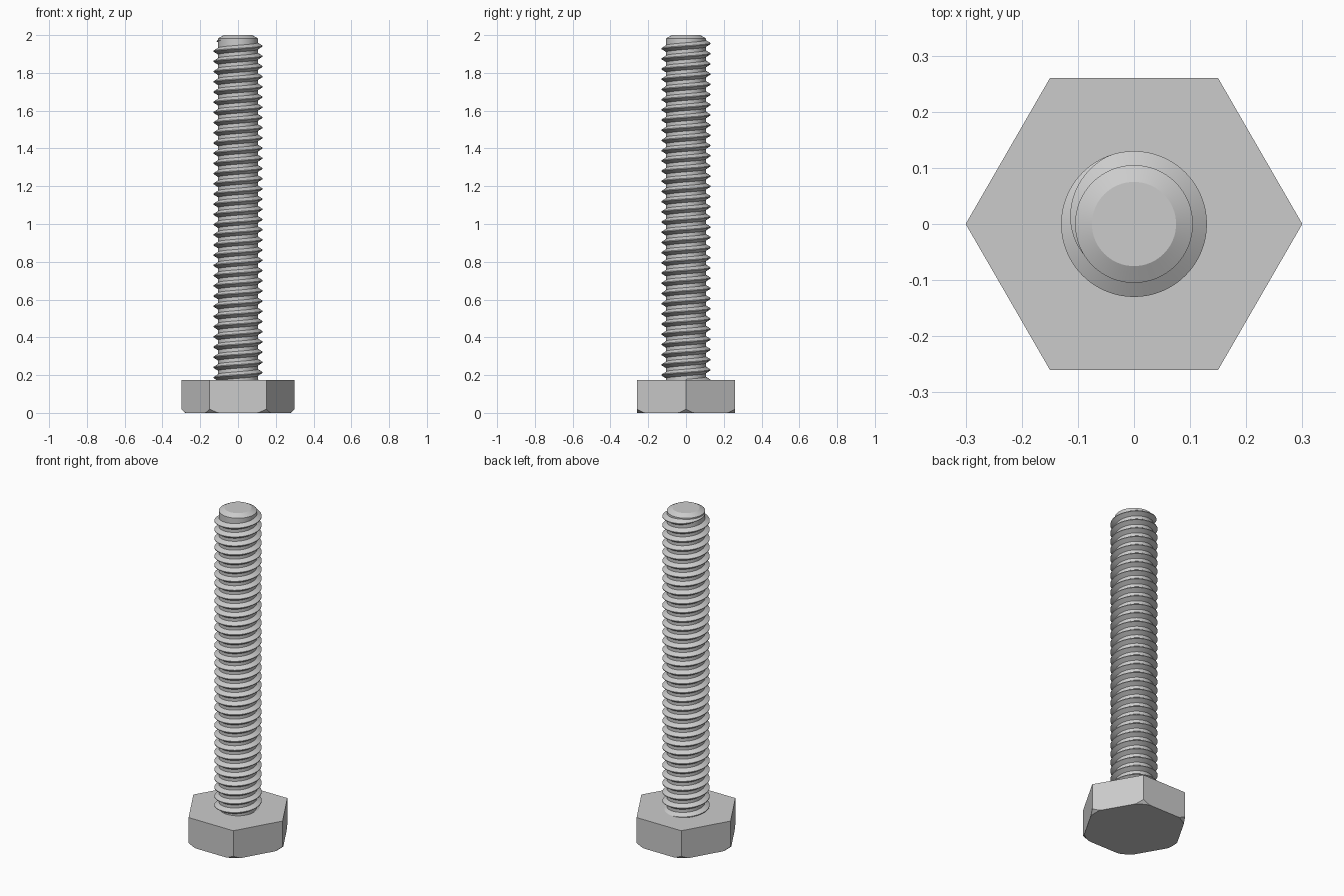
import bpy, bmesh
from math import cos, sin, pi, radians, sqrt

if "Cube" in bpy.data.objects:
    bpy.data.objects.remove(bpy.data.objects["Cube"], do_unlink=True)

# One plain steel colour
GREY = (0.6, 0.6, 0.6, 1.0)
steel = bpy.data.materials.new("steel_grey")
steel.use_nodes = True
steel.diffuse_color = GREY
steel.node_tree.nodes["Principled BSDF"].inputs["Base Color"].default_value = GREY

HEAD_TOP = 0.175
CORE_R, CREST_R = 0.105, 0.13
PITCH = 0.054


def finish(name, bm, angle=25):
    """Turn a bmesh into a shaded object with the steel material."""
    bmesh.ops.remove_doubles(bm, verts=bm.verts, dist=1e-5)
    bmesh.ops.recalc_face_normals(bm, faces=bm.faces)
    mesh = bpy.data.meshes.new(name)
    bm.to_mesh(mesh)
    bm.free()
    mesh.materials.append(steel)
    obj = bpy.data.objects.new(name, mesh)
    bpy.context.collection.objects.link(obj)
    bpy.ops.object.select_all(action="DESELECT")
    obj.select_set(True)
    bpy.context.view_layer.objects.active = obj
    bpy.ops.object.shade_smooth_by_angle(angle=radians(angle))
    return obj


def skin(bm, rows, closed):
    """Bridge consecutive rows of verts; closed joins each row's ends."""
    for a, b in zip(rows, rows[1:]):
        n = len(a)
        for i in range(n if closed else n - 1):
            j = (i + 1) % n
            bm.faces.new((a[i], a[j], b[j], b[i]))


def ring(bm, points):
    return [bm.verts.new((r * cos(t), r * sin(t), z)) for r, t, z in points]


# Hexagonal head, its lower corners trimmed by a cone
APOTHEM, TRIM_R = 0.3 * sqrt(3) / 2, 0.28
bm = bmesh.new()
outline = []
for i in range(144):
    t = 2 * pi * i / 144
    outline.append((APOTHEM / cos(t % (pi / 3) - pi / 6), t))
bottom = ring(bm, [(min(r, TRIM_R), t, 0) for r, t in outline])
shoulder = ring(bm, [(r, t, max(0, r - TRIM_R)) for r, t in outline])
top = ring(bm, [(r, t, HEAD_TOP) for r, t in outline])
skin(bm, [bottom, shoulder, top], True)
bm.faces.new(bottom)
bm.faces.new(top)
finish("hex_head", bm)

# Plain core with a chamfered tip
bm = bmesh.new()
profile = [(CORE_R, HEAD_TOP - 0.02), (CORE_R, 1.983), (0.075, 2.0)]
rows = [ring(bm, [(r, 2 * pi * i / 64, z) for i in range(64)]) for r, z in profile]
skin(bm, rows, True)
bm.faces.new(rows[0])
bm.faces.new(rows[-1])
finish("shank_core", bm)

# Right-handed helical thread that fades into the core near the tip
STEPS = 64
FADE_START, FADE_END = radians(110), radians(220)
ROOT_R = CORE_R - 0.002
bm = bmesh.new()
rows = []
first = -33 * STEPS
last = round(FADE_END / (2 * pi) * STEPS)
for i in range(first, last + 1):
    t = 2 * pi * i / STEPS
    z = 1.942 + PITCH * i / STEPS
    size = min(1, max(0.02, (FADE_END - t) / (FADE_END - FADE_START)))
    crest = ROOT_R + (CREST_R - ROOT_R) * size
    section = [(ROOT_R, -0.019), (crest, -0.002), (crest, 0.002), (ROOT_R, 0.019)]
    rows.append(ring(bm, [(r, t, z + h * size) for r, h in section]))
skin(bm, rows, True)
bm.faces.new(rows[0])
bm.faces.new(rows[-1])
finish("screw_thread", bm)
